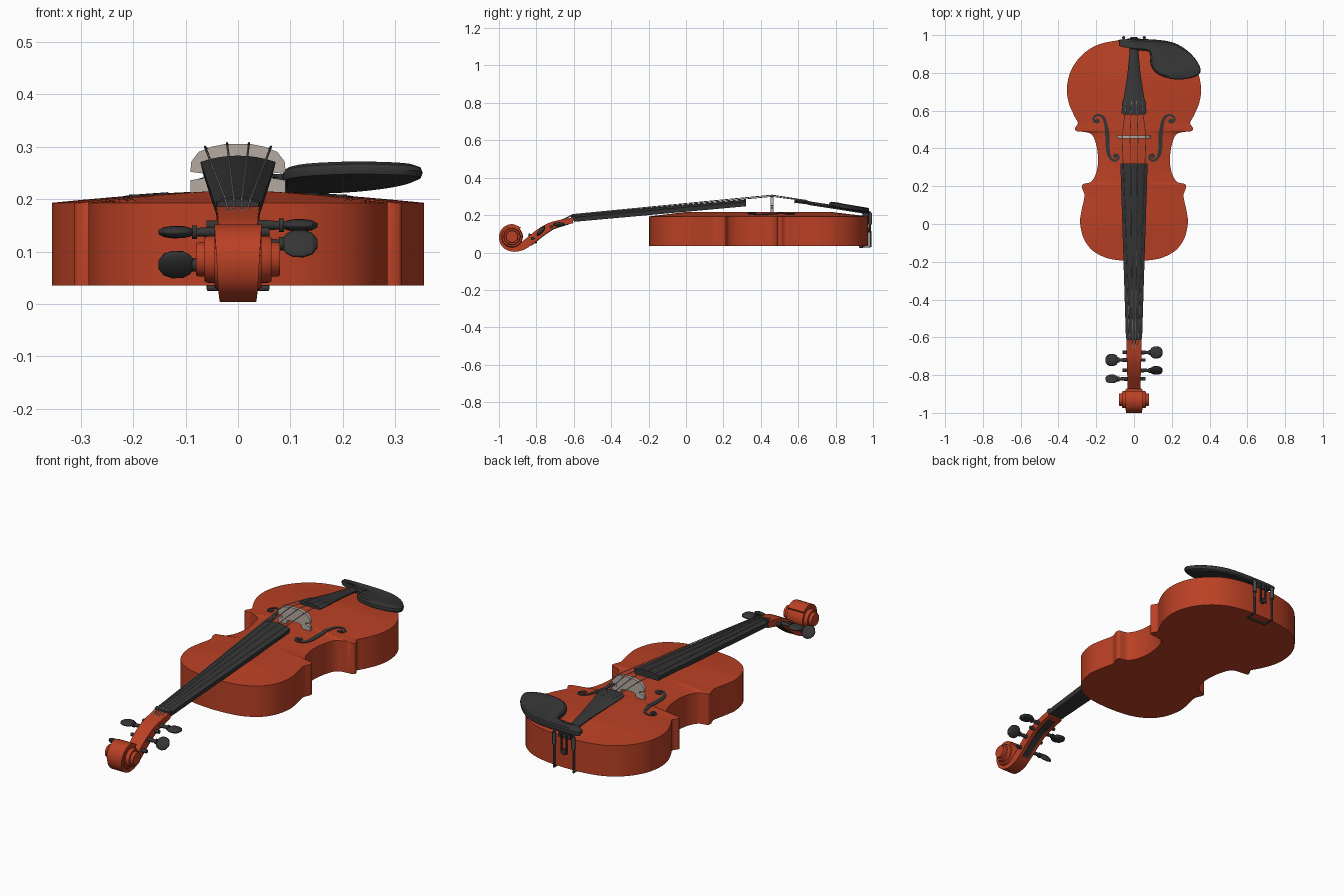
import bpy, bmesh, math
from mathutils import Vector

if "Cube" in bpy.data.objects:
    bpy.data.objects.remove(bpy.data.objects["Cube"])


def material(name, col):
    m = bpy.data.materials.new(name)
    m.diffuse_color = (*col, 1)
    m.use_nodes = True
    m.node_tree.nodes["Principled BSDF"].inputs["Base Color"].default_value = m.diffuse_color
    return m


RED = material("red_varnish", (0.49, 0.052, 0.018))
BLACK = material("ebony_black", (0.036, 0.036, 0.037))
MAPLE = material("pale_bridge", (0.46, 0.40, 0.36))
STEEL = material("string_steel", (0.36, 0.36, 0.36))
METAL = material("dark_metal", (0.07, 0.07, 0.075))


def make(name, verts, faces, mat):
    me = bpy.data.meshes.new(name)
    me.from_pydata([tuple(v) for v in verts], [], faces)
    bm = bmesh.new()
    bm.from_mesh(me)
    bmesh.ops.recalc_face_normals(bm, faces=bm.faces)
    bm.to_mesh(me)
    bm.free()
    me.materials.append(mat)
    ob = bpy.data.objects.new(name, me)
    bpy.context.collection.objects.link(ob)
    return ob


def loft(name, rings, mat):
    n = len(rings[0])
    verts = [v for r in rings for v in r]
    faces = [(i * n + j, i * n + (j + 1) % n, (i + 1) * n + (j + 1) % n, (i + 1) * n + j)
             for i in range(len(rings) - 1) for j in range(n)]
    faces += [tuple(range(n)), tuple(range(len(verts) - n, len(verts)))]
    return make(name, verts, faces, mat)


def tube(name, pts, radii, mat, sides=8):
    pts = [Vector(p) for p in pts]
    if not isinstance(radii, (list, tuple)):
        radii = [radii] * len(pts)
    rings = []
    for i, p in enumerate(pts):
        d = (pts[min(i + 1, len(pts) - 1)] - pts[max(i - 1, 0)]).normalized()
        a = d.cross(Vector((1, 0, 0)) if abs(d.x) < 0.8 else Vector((0, 0, 1))).normalized()
        b = d.cross(a)
        rings.append([p + radii[i] * (math.cos(t) * a + math.sin(t) * b)
                      for t in (math.tau * k / sides for k in range(sides))])
    return loft(name, rings, mat)


def smooth_path(p, k=4):
    p = [Vector(v) for v in p]
    out = []
    for i in range(len(p) - 1):
        a, b, c, d = p[max(i - 1, 0)], p[i], p[i + 1], p[min(i + 2, len(p) - 1)]
        for j in range(k):
            t = j / k
            out.append(0.5 * (2 * b + (c - a) * t + (2 * a - 5 * b + 4 * c - d) * t * t
                              + (3 * b - a - 3 * c + d) * t ** 3))
    return out + [p[-1]]


# Body: half outline mirrored into an arched grid, straight ribs and flat back
HALF = [(0.004, .975), (.10, .970), (.20, .945), (.28, .89), (.335, .81), (.355, .72), (.345, .64),
        (.315, .57), (.297, .535), (.312, .508), (.306, .492), (.27, .488), (.225, .475), (.20, .42),
        (.19, .34), (.20, .27), (.225, .226), (.25, .216), (.272, .21), (.275, .19), (.262, .155),
        (.267, .12), (.28, .06), (.285, 0), (.265, -.08), (.22, -.14), (.15, -.178), (.08, -.192), (.004, -.197)]
half = smooth_path(HALF, 4)


def width(y):
    for a, b in zip(half, half[1:]):
        if b.y <= y <= a.y and a.y > b.y:
            return a.x + (b.x - a.x) * (a.y - y) / (a.y - b.y)
    return 0.01


def arch(s, y):
    end = max(0, min(1, (0.975 - y) / 0.2, (y + 0.197) / 0.2))
    return 0.193 + 0.024 * (1 - abs(s) ** 1.5) * end


C = 12
verts, faces, n = [], [], len(half)
for p in half:
    for c in range(C + 1):
        s = 2 * c / C - 1
        verts.append((p.x * s, p.y, arch(s, p.y)))
for i in range(n - 1):
    for c in range(C):
        a = i * (C + 1) + c
        faces.append((a, a + 1, a + C + 2, a + C + 1))
rim = ([i * (C + 1) + C for i in range(n)] + [(n - 1) * (C + 1) + c for c in range(C - 1, 0, -1)]
       + [i * (C + 1) for i in range(n - 1, -1, -1)] + list(range(1, C)))
base = len(verts)
verts += [(verts[i][0], verts[i][1], 0.035) for i in rim]
m = len(rim)
faces += [(rim[i], rim[(i + 1) % m], base + (i + 1) % m, base + i) for i in range(m)]
faces.append(tuple(range(base, base + m)))
make("body", verts, faces, RED)


# F-holes: thin dark ribbons following the arch, with round eyes
def on_top(x, y, lift=0.003):
    return Vector((x, y, arch(x / width(y), y) + lift))


stem = smooth_path([(.205, .535), (.215, .56), (.19, .578), (.16, .56), (.146, .51), (.14, .45),
                    (.138, .39), (.125, .35), (.10, .335), (.08, .35), (.09, .37)], 4)
for side in (-1, 1):
    rings = []
    for i, p in enumerate(stem):
        d = stem[min(i + 1, len(stem) - 1)] - stem[max(i - 1, 0)]
        q = Vector((-d.y, d.x)).normalized() * (0.005 + 0.006 * math.sin(math.pi * i / (len(stem) - 1)) ** 4)
        rings.append([on_top(side * v.x, v.y, h) for v, h in
                      ((p + q, .003), (p - q, .003), (p - q, -.003), (p + q, -.003))])
    loft("f_hole", rings, BLACK)
    for x, y in ((.195, .545), (.098, .36)):
        c = on_top(side * x, y, 0)
        tube("f_hole_eye", [c - Vector((0, 0, .003)), c + Vector((0, 0, .004))], .013, BLACK, 12)


# Fingerboard and tailpiece: domed bars
def bar(name, stations, thick, dome, mat):
    rings = []
    for y, w, z in stations:
        top = [(w * k / 4, y, z - dome * (k / 4) ** 2) for k in range(-4, 5)]
        rings.append(top + [(w * .92, y, z - thick), (-w * .92, y, z - thick)])
    return loft(name, rings, mat)


bar("fingerboard", [(-.60, .043, .2), (.32, .072, .283)], .036, .012, BLACK)
bar("nut", [(-.615, .04, .2), (-.6, .042, .204)], .034, .008, BLACK)
bar("tailpiece", [(.58, .058, .283), (.59, .066, .285), (.645, .062, .278), (.67, .054, .272),
                  (.80, .034, .252), (.95, .02, .228)], .02, .012, BLACK)
bar("saddle", [(.945, .035, .214), (.982, .035, .214)], .025, .003, BLACK)

# Pegbox: bar swept down and around into the scroll
SPINE = [(-.605, .172, .041, .03), (-.66, .160, .040, .034), (-.72, .142, .038, .04), (-.78, .106, .036, .046),
         (-.83, .066, .034, .046), (-.88, .032, .034, .042), (-.93, .022, .035, .034), (-.972, .042, .038, .03),
         (-.985, .085, .041, .03), (-.968, .122, .044, .03), (-.93, .137, .045, .03), (-.89, .12, .045, .03)]
spine = smooth_path(SPINE, 4)


def sweep(name, pts, lo, hi, wide, mat):
    rings = []
    for i, p in enumerate(pts):
        d = pts[min(i + 1, len(pts) - 1)] - pts[max(i - 1, 0)]
        nrm = Vector((d[1], -d[0])).normalized()
        a, b = (Vector((p[0], p[1])) + nrm * (p[3] * k) for k in (lo, hi))
        w = p[2] * wide
        rings.append([(-w, *a), (w, *a), (w, *b), (-w, *b)])
    return loft(name, rings, mat)


sweep("pegbox", spine, -.5, .5, 1, RED)
sweep("pegbox_channel", spine[2:18], -.56, -.3, .5, BLACK)
for r, w in ((.058, .045), (.045, .064), (.033, .08)):
    tube("scroll", [(-w, -.93, .085), (-w + .006, -.93, .085), (w - .006, -.93, .085), (w, -.93, .085)],
         [r * .93, r, r, r * .93], RED, 32)

# Tuning pegs with flattened heads
for side, y, z, tilt in ((1, -.68, .15, 0), (-1, -.72, .137, 0), (1, -.775, .115, 50), (-1, -.82, .075, -50)):
    tube("peg_shaft", [(-side * .06, y, z), (side * .05, y, z), (side * .09, y, z)], [.009, .01, .007], BLACK, 12)
    tube("peg_collar", [(side * .078, y, z), (side * .088, y, z)], .013, BLACK, 12)
    head = tube("peg_head", [(side * x, 0, 0) for x in (.084, .092, .105, .125, .142, .152)],
                [.010, .024, .032, .033, .026, .010], BLACK, 16)
    head.scale = (1, 1, .36)
    head.rotation_euler = (math.radians(tilt), 0, 0)
    head.location = (0, y, z)

# Bridge: feet, waist and curved crown with side cuts, plus an open arch below
right = [(.022, .236), (.04, .232), (.045, .213), (.091, .213), (.091, .236), (.066, .24), (.066, .249),
         (.091, .252), (.089, .272), (.075, .29), (.05, .3), (.025, .305)]
poly = right + [(-x, z) for x, z in reversed(right)]
loft("bridge", [[(x, y, z) for x, z in poly] for y in (.452, .468)], MAPLE)

# Strings: peg to nut to bridge to tailpiece
for k, (yp, zp) in enumerate(((-.72, .15), (-.80, .10), (-.76, .122), (-.68, .16))):
    f = (k - 1.5) / 1.5
    drop = .008 * f * f
    tube("string", [(f * .012, yp, zp), (f * .024, -.607, .204 - drop * .5), (f * .063, .46, .308 - drop),
                    (f * .046, .60, .286 - drop * .5), (f * .042, .65, .279 - drop * .5)], .0022, STEEL, 6)

# Chin rest: rounded tilted pad
pad = smooth_path([(-.08, .965), (-.075, .942), (-.02, .932), (.055, .927), (.085, .90), (.088, .84), (.13, .79),
                   (.22, .765), (.31, .775), (.352, .805), (.335, .86), (.28, .92), (.2, .963), (.08, .978),
                   (-.07, .977), (-.08, .965)], 3)[:-1]
cen = Vector((.17, .89))
rings = []
for s, h in ((.9, -.016), (.98, -.010), (1, 0), (.98, .009), (.9, .014), (.6, .009)):
    rings.append([(*(cen + (p - cen) * s), .257 - (p.y - .77) * .15 + h) for p in pad])
loft("chin_rest", rings, BLACK)

# Chin rest clamp: two legs with barrels joined by a foot under the body
for x in (-.055, .055):
    tube("clamp_leg", [(x, .955, .222), (x, .984, .218), (x, .986, .03), (x, .93, .03)], .0055, METAL)
    tube("clamp_barrel", [(x, .986, .21), (x, .986, .15)], .009, METAL, 12)
tube("clamp_foot", [(-.058, .93, .03), (.058, .93, .03)], .0055, METAL)
# Tail loop and end button
tube("tail_loop", [(-.015, .95, .218), (-.015, .985, .212), (-.015, .985, .115), (.015, .985, .115),
                   (.015, .985, .212), (.015, .95, .218)], .005, BLACK)
tube("end_button", [(0, .96, .12), (0, .99, .12)], .014, BLACK, 16)

# Smooth shading with crisp edges
for ob in bpy.context.collection.objects:
    ob.select_set(True)
    bpy.context.view_layer.objects.active = ob
bpy.ops.object.shade_smooth_by_angle(angle=math.radians(35))
